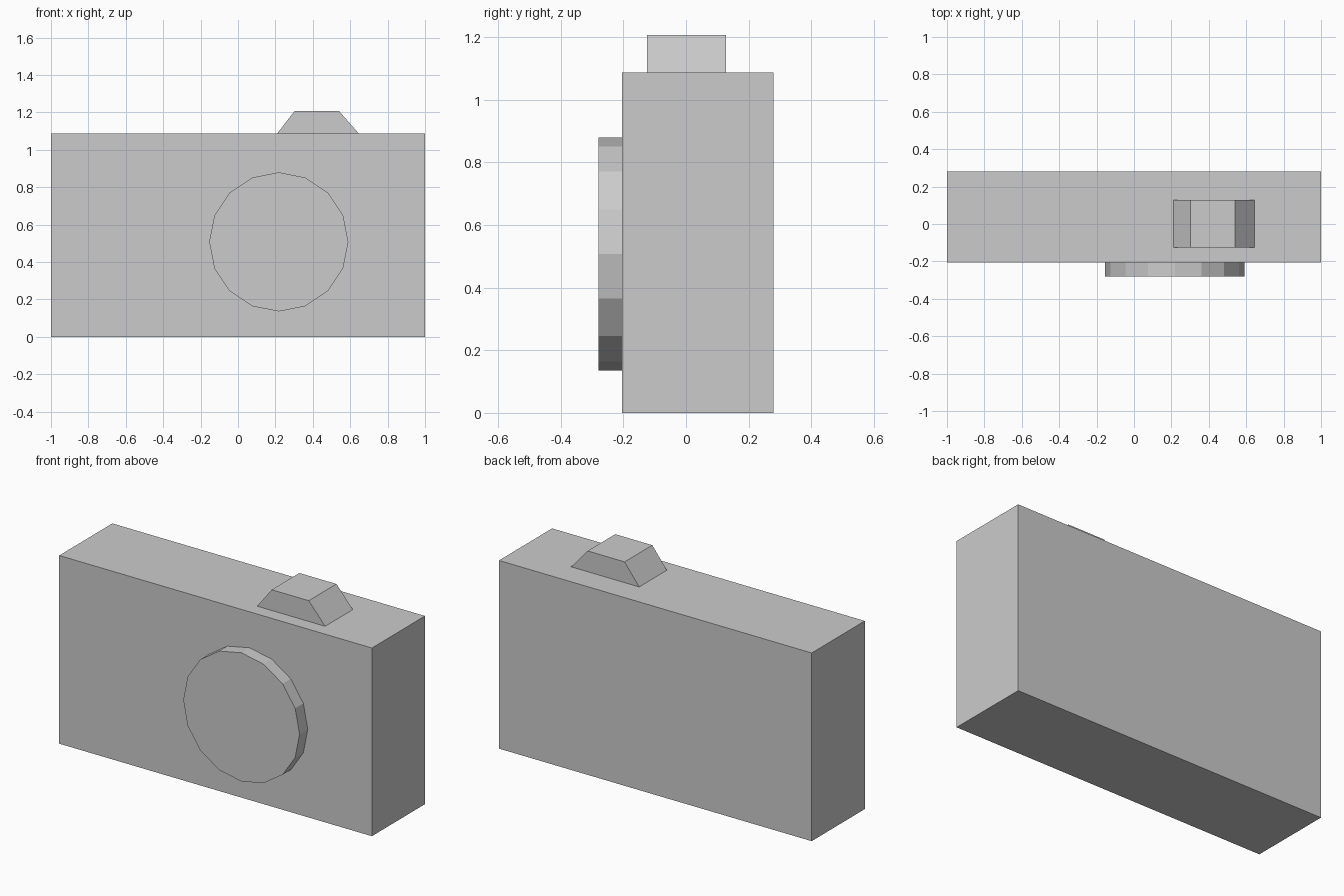
import bpy
import bmesh
from math import radians

if "Cube" in bpy.data.objects:
    bpy.data.objects.remove(bpy.data.objects["Cube"])


def extrude_profile(name, outline, y_front, y_back):
    """Flat-shaded prism from an x-z outline, extruded along y."""
    bm = bmesh.new()
    face = bm.faces.new([bm.verts.new((x, y_front, z)) for x, z in outline])
    result = bmesh.ops.extrude_face_region(bm, geom=[face])
    moved = [v for v in result["geom"] if isinstance(v, bmesh.types.BMVert)]
    bmesh.ops.translate(bm, verts=moved, vec=(0, y_back - y_front, 0))
    bmesh.ops.recalc_face_normals(bm, faces=bm.faces)
    mesh = bpy.data.meshes.new(name)
    bm.to_mesh(mesh)
    bm.free()
    obj = bpy.data.objects.new(name, mesh)
    bpy.context.collection.objects.link(obj)
    return obj


BODY_FRONT, BODY_BACK, BODY_TOP = -0.205, 0.28, 1.088

# Camera body
extrude_profile("camera_body", [(-1, 0), (1, 0), (1, BODY_TOP), (-1, BODY_TOP)],
                BODY_FRONT, BODY_BACK)

# Tapered viewfinder hump, seated on the body top
extrude_profile("viewfinder", [(0.21, BODY_TOP), (0.645, BODY_TOP), (0.54, 1.208), (0.303, 1.208)],
                -0.125, 0.128)

# Sixteen-sided lens disc, sunk slightly into the front
lens_front, lens_back = -0.28, BODY_FRONT + 0.01
bpy.ops.mesh.primitive_cylinder_add(
    vertices=16, radius=0.372, depth=lens_back - lens_front,
    location=(0.218, (lens_front + lens_back) / 2, 0.508),
    rotation=(radians(90), 0, 0))
bpy.context.object.name = "lens"
